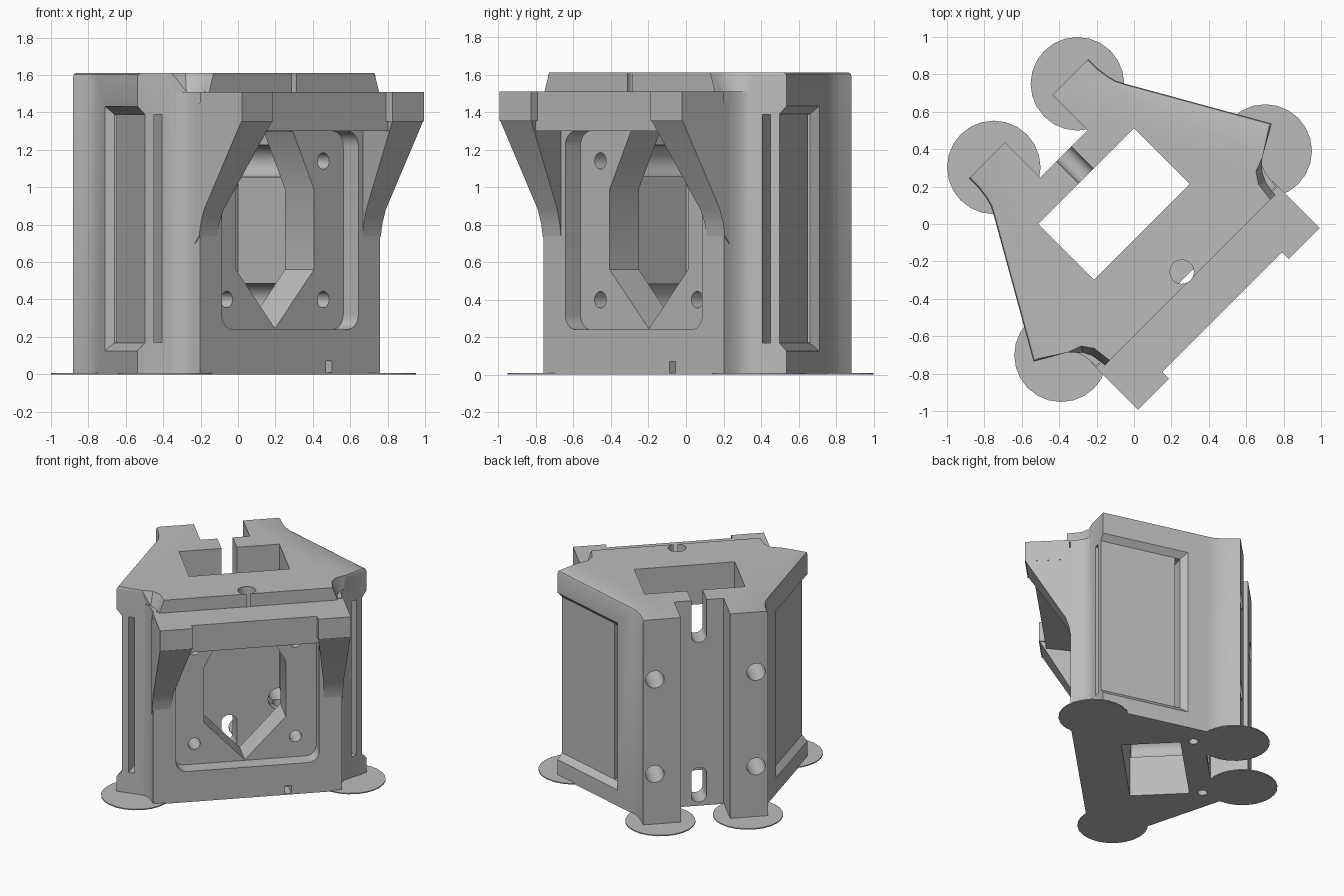
import bpy, bmesh, math

if "Cube" in bpy.data.objects:
    bpy.data.objects.remove(bpy.data.objects["Cube"])

R2 = math.sqrt(2)
grey = bpy.data.materials.new("light grey plastic")
grey.diffuse_color = (0.5, 0.5, 0.5, 1)
grey.use_nodes = True
grey.node_tree.nodes["Principled BSDF"].inputs["Base Color"].default_value = grey.diffuse_color


def loft(name, rings):
    """Closed solid through rings of (u, v, z); u runs across, v runs forward, turned 45 degrees."""
    bm = bmesh.new()
    loops = [[bm.verts.new(((u + v) / R2, (u - v) / R2, z)) for u, v, z in r] for r in rings]
    n = len(loops[0])
    for a, b in zip(loops, loops[1:]):
        for i in range(n):
            bm.faces.new((a[i], a[(i + 1) % n], b[(i + 1) % n], b[i]))
    bm.faces.new(loops[0])
    bm.faces.new(loops[-1])
    bmesh.ops.recalc_face_normals(bm, faces=bm.faces)
    me = bpy.data.meshes.new(name)
    bm.to_mesh(me)
    bm.free()
    me.materials.append(grey)
    ob = bpy.data.objects.new(name, me)
    bpy.context.collection.objects.link(ob)
    return ob


def upright(name, pts, z0, z1):
    return loft(name, [[(u, v, z) for u, v in pts] for z in (z0, z1)])


def forward(name, pts, v0, v1):
    return loft(name, [[(u, v, z) for u, z in pts] for v in (v0, v1)])


def circle(cx, cy, r, n=24):
    return [(cx + r * math.cos(2 * math.pi * i / n), cy + r * math.sin(2 * math.pi * i / n)) for i in range(n)]


def rounded(x0, x1, y0, y1, r, n=6):
    pts = []
    for k, (cx, cy) in enumerate(((x1 - r, y1 - r), (x0 + r, y1 - r), (x0 + r, y0 + r), (x1 - r, y0 + r))):
        for i in range(n + 1):
            a = math.pi / 2 * (k + i / n)
            pts.append((cx + r * math.cos(a), cy + r * math.sin(a)))
    return pts


def rect(x0, x1, y0, y1):
    return [(x0, y0), (x1, y0), (x1, y1), (x0, y1)]


def combine(target, tool, op):
    m = target.modifiers.new("combine", 'BOOLEAN')
    m.operation, m.object, m.solver = op, tool, 'EXACT'
    bpy.context.view_layer.objects.active = target
    bpy.ops.object.modifier_apply(modifier=m.name)
    bpy.data.objects.remove(tool)


def cut(tool):
    combine(body, tool, 'DIFFERENCE')


def add(tool):
    combine(body, tool, 'UNION')


# Main body: half outline from rear channel round to the front, mirrored, with eased upper side edges
half = [(.178, -.53), (.178, -.797), (.45, -.797), (.452, -.72), (.46, -.66), (.473, -.61), (.495, -.567),
        (.9, .141), (.735, .235), (.708, .26), (.691, .30), (.683, .35), (.681, .394)]
layers = []
for z, ease in ((0, 0), (1.59, 0), (1.604, .006), (1.61, .02)):
    h = [(u - ease if 2 <= i <= 7 else u, v, z) for i, (u, v) in enumerate(half)]
    layers.append(h + [(-u, v, z) for u, v, z in reversed(h)])
body = loft("bracket_body", layers)

# Raised ridge at the front of the top
add(upright("ridge", rect(-.645, .645, .3, .424), 1.40, 1.61))

# Scooped top corners
low = [(.712, .25), (.68, .29), (.655, .34), (.64, .44), (.85, .44), (.85, .20)]
high = [(.735, .235), (.66, .262), (.62, .32), (.605, .44), (.85, .44), (.85, .20)]
for s in (1, -1):
    cut(loft("scoop", [[(s * u, v, 1.51) for u, v in low], [(s * u, v, 1.611) for u, v in high],
                       [(s * u, v, 1.7) for u, v in high]]))

# Overhanging front lip with thicker ends and two tapered gussets
add(upright("lip", rect(-.60, .60, .36, .667), 1.30, 1.51))
profile = [(.36, .70), (.394, .74), (.403, .80), (.43, .88), (.717, 1.36), (.717, 1.45), (.36, 1.45)]
for s in (1, -1):
    add(upright("lip_end", [(s * u, v) for u, v in rect(.452, .688, .40, .718)], 1.352, 1.51))
    inner = [(s * (.453 + (.717 - v) * .3), v, z) for v, z in profile]
    outer = [(s * .687, v, z) for v, z in profile]
    add(loft("gusset", [inner, outer]))

# Square shaft through the whole height
cut(upright("shaft", rect(-.362, .362, -.362, .06), -.1, 1.8))

# Front pocket and the pointed opening behind it
cut(forward("pocket", rounded(-.516, .516, .24, 1.30, .08), .28, .43))
cut(forward("opening", [(0, .245), (.295, .56), (.295, .99), (.135, 1.298), (-.135, 1.298), (-.295, .99), (-.295, .56)],
            0, .285))

# Screw holes with wider driver channels behind
for u in (-.365, .365):
    for z in (.40, 1.14):
        cut(forward("screw_hole", circle(u, z, .044), -.05, .30))
        cut(forward("driver_channel", circle(u, z, .085), -.45, .0601))
        cut(forward("driver_hole", circle(u, z, .067), -.9, -.40))
    cut(upright("base_hole", circle(u, -.455, .035, 16), -.1, .36))

# Slots in the rear wall
cut(forward("upper_slot", rounded(-.055, .055, 1.28, 1.75, .05), -.6, -.3))
cut(forward("lower_slot", rounded(-.055, .055, .03, .30, .05), -.6, -.3))

# Vertical hole in the ridge and small notch at the foot
cut(upright("top_hole", circle(0, .362, .064), 1.2, 1.8))
cut(forward("notch", rect(.27, .315, .01, .07), .28, .45))


# Shallow side recesses running out to the corner, and panel slots behind them
def side(sgn, s, depth, z):
    return (sgn * (.495 + .497 * s - .868 * depth), -.567 + .868 * s + .497 * depth, z)


for sgn in (1, -1):
    rings = []
    for d, g in ((-.03, .075), (.04, 0)):
        rings.append([side(sgn, s, d, z) for s, z in rect(.195 - g, .95, .168 - g, 1.39 + g)])
    cut(loft("recess", rings))
    cut(loft("panel_slot", [[side(sgn, s, d, z) for s, z in rect(.195, .96, .17, 1.388)] for d in (.09, .135)]))
    cut(loft("slot_gap", [[side(sgn, s, d, z) for s, z in rect(.196, .235, .171, 1.387)] for d in (.03, .10)]))

bpy.ops.object.select_all(action='DESELECT')
body.select_set(True)
bpy.context.view_layer.objects.active = body
bpy.ops.object.shade_smooth_by_angle(angle=math.radians(28))

# Thin round pads under the corners
for label, s in (("right", 1), ("left", -1)):
    upright("rear_pad_" + label, circle(s * .316, -.744, .25), 0, .008)
    upright("front_pad_" + label, circle(s * .772, .22, .25), 0, .008)
